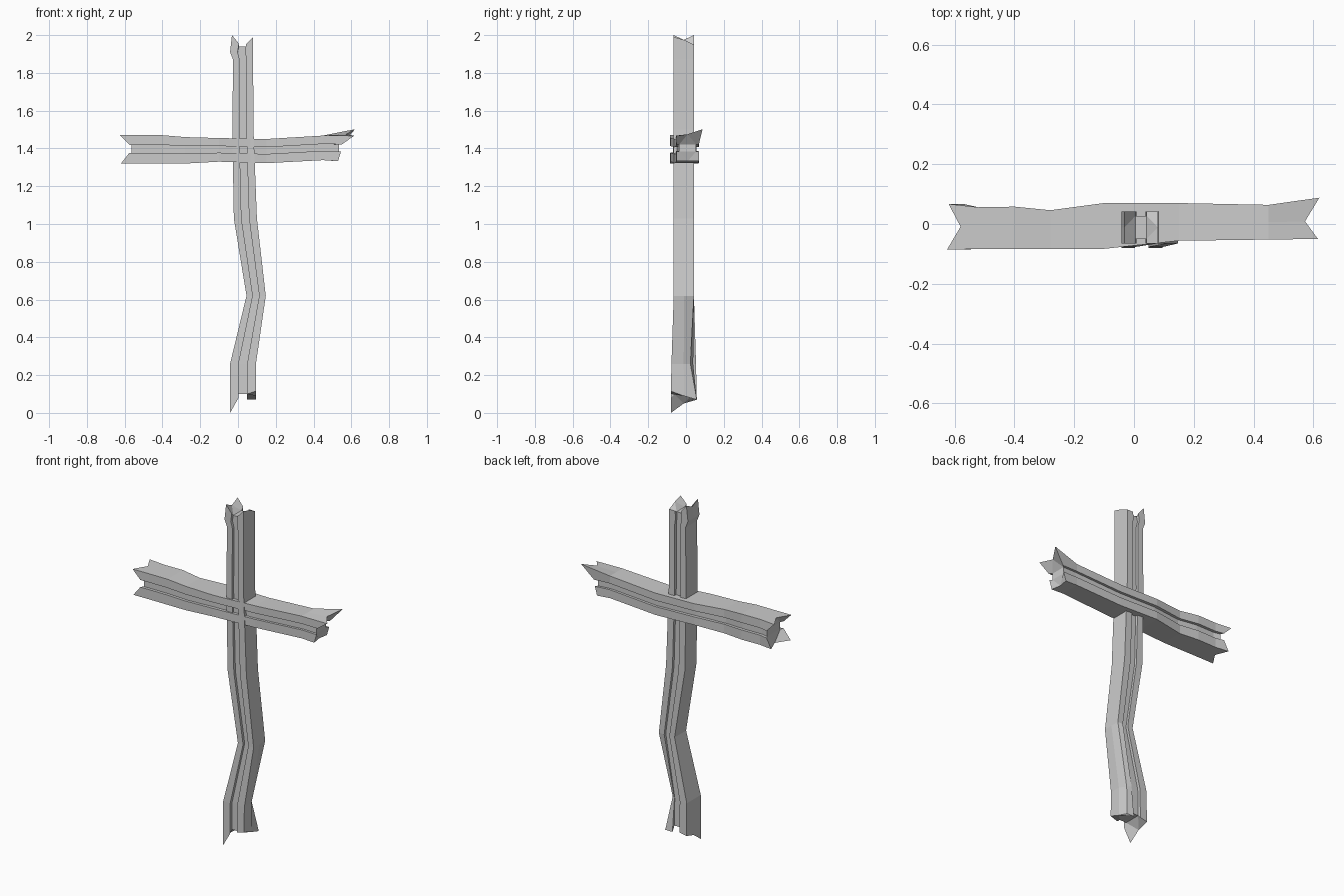
import bpy, bmesh
from mathutils import Vector


def section(a, b, d):
    """H-shaped outline as (u, v) fractions: grooves on the v=0 and v=1 sides."""
    return [(0, 0), (a, 0), (a, d), (b, d), (b, 0), (1, 0), (1, .5),
            (1, 1), (b, 1), (b, 1 - d), (a, 1 - d), (a, 1), (0, 1), (0, .5)]


def beam(name, prof, stations, to_world, tweaks):
    """Loft the outline; station = (s or 14 s values, u0, u1, v0, v1)."""
    bm = bmesh.new()
    rings = []
    for i, (s, u0, u1, v0, v1) in enumerate(stations):
        ring = []
        for k, (u, v) in enumerate(prof):
            sk = s[k] if isinstance(s, list) else s
            p = Vector(to_world(sk, u0 + (u1 - u0) * u, v0 + (v1 - v0) * v))
            p += Vector(tweaks.get((i, k), (0, 0, 0)))
            ring.append(bm.verts.new(p))
        rings.append(ring)
    n = len(prof)
    for r, q in zip(rings, rings[1:]):
        for k in range(n):
            j = (k + 1) % n
            bm.faces.new((r[k], r[j], q[j], q[k]))
    # splintered end caps, notched at the middle of each flange
    cap = [(13, 0, 1, 2), (13, 2, 10), (13, 10, 11, 12), (2, 3, 9, 10),
           (6, 5, 4, 3), (6, 3, 9), (6, 9, 8, 7)]
    for r in (rings[0], rings[-1]):
        for f in cap:
            bm.faces.new([r[k] for k in f])
    bmesh.ops.recalc_face_normals(bm, faces=bm.faces)
    me = bpy.data.meshes.new(name)
    bm.to_mesh(me)
    bm.free()
    ob = bpy.data.objects.new(name, me)
    bpy.context.collection.objects.link(ob)
    return ob


# upright post, bent to the side below the crossing
post_bottom = [0, .08, .10, .10, .10, .115, .09, .07, .07, .10, .10, .08, .07, .05]
post_top = [2.0, 1.955, 1.94, 1.94, 1.95, 1.99, 1.975, 1.95, 1.95, 1.94, 1.94, 1.955, 2.0, 1.975]
beam("upright_post", section(.33, .66, .14), [
    (post_bottom, -.042, .095, -.08, .057),
    (.26, -.042, .095, -.077, .053),
    (.62, .045, .147, -.065, .042),
    (1.03, -.022, .10, -.065, .042),
    (1.50, -.03, .082, -.065, .042),
    (1.87, -.026, .08, -.065, .042),
    (1.91, -.042, .08, -.065, .042),
    (post_top, -.032, .08, -.065, .042),
], lambda s, u, v: (u, v, s), {(1, 7): (-.025, -.03, 0), (1, 8): (0, -.015, 0)})

# wavy crossbar with split ends
bar_left = [-.62, -.575, -.565, -.565, -.575, -.625, -.58,
            -.62, -.57, -.56, -.56, -.57, -.60, -.57]
bar_right = [.53, .545, .535, .535, .55, .615, .572,
             .62, .55, .535, .535, .545, .53, .52]
beam("crossbar", section(.38, .66, .12), [
    (bar_left, 1.32, 1.47, -.085, .067),
    (-.52, 1.32, 1.47, -.084, .056),
    (-.40, 1.32, 1.47, -.084, .058),
    (-.28, 1.32, 1.46, -.084, .046),
    (-.10, 1.33, 1.455, -.083, .07),
    (.15, 1.322, 1.45, -.056, .07),
    (.45, 1.338, 1.468, -.052, .064),
    (bar_right, 1.333, 1.467, -.05, .068),
], lambda s, u, v: (s, v, u), {(7, 7): (0, .02, .035), (7, 6): (0, 0, .008)})
